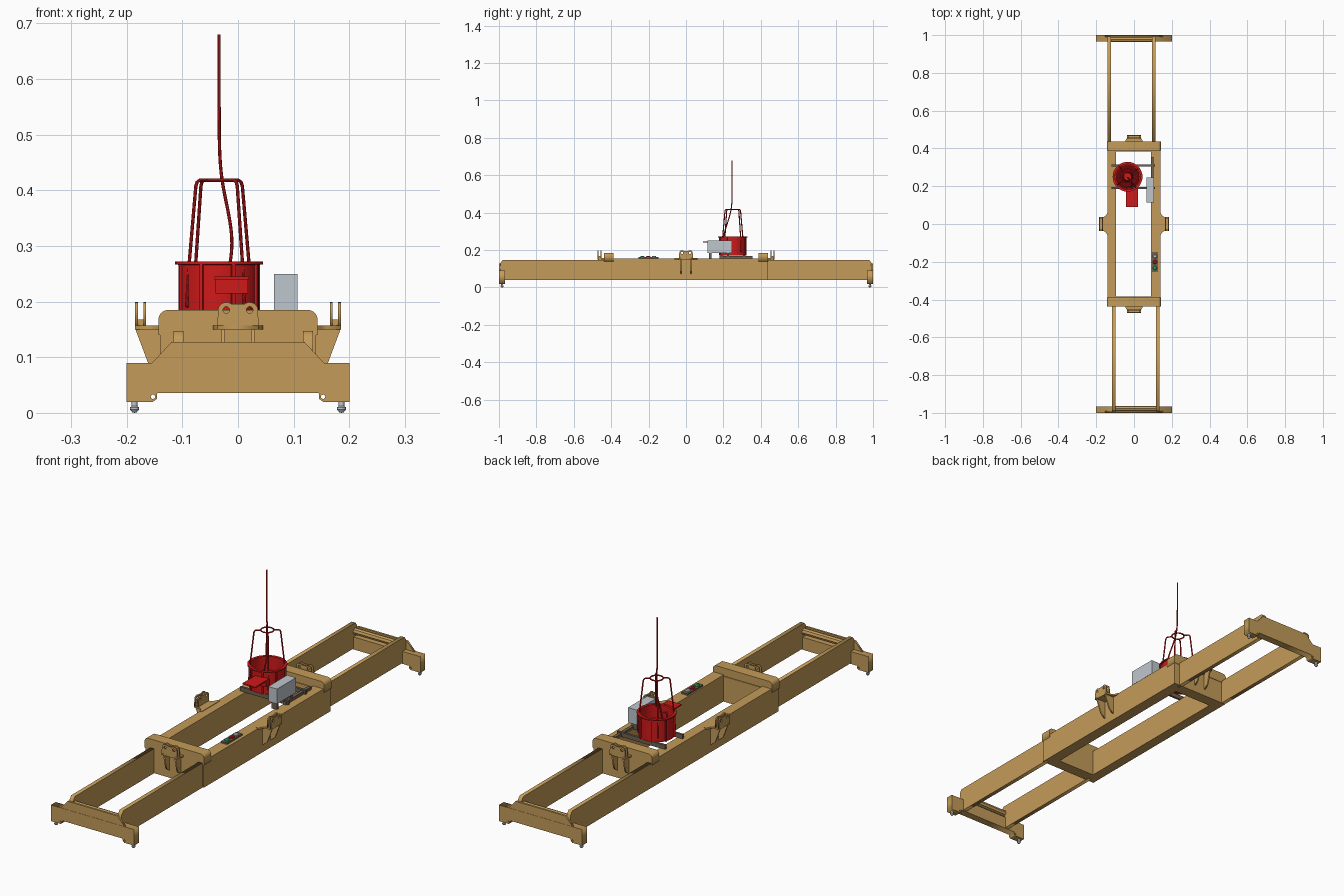
import bpy, bmesh, math
from mathutils import Matrix, Vector

if "Cube" in bpy.data.objects:
    bpy.data.objects.remove(bpy.data.objects["Cube"])


def material(name, rgb):
    m = bpy.data.materials.new(name)
    m.diffuse_color = (*rgb, 1)
    m.use_nodes = True
    m.node_tree.nodes["Principled BSDF"].inputs["Base Color"].default_value = m.diffuse_color
    return m


TAN = material("tan_paint", (0.55, 0.33, 0.10))
RED = material("red_paint", (0.62, 0.01, 0.01))
GREY = material("grey_metal", (0.52, 0.57, 0.61))
DARK = material("dark_metal", (0.16, 0.12, 0.08))
GREEN = material("green_lamp", (0.03, 0.45, 0.12))


def finish(name, mesh, mat, matrix=None, smooth=False):
    if matrix:
        mesh.transform(matrix)
    mesh.materials.clear()
    mesh.materials.append(mat)
    o = bpy.data.objects.new(name, mesh)
    bpy.context.collection.objects.link(o)
    if smooth:
        bpy.ops.object.select_all(action='DESELECT')
        o.select_set(True)
        bpy.context.view_layer.objects.active = o
        bpy.ops.object.shade_smooth_by_angle(angle=math.radians(35))
    return o


def box(name, x, y, z, mat=TAN, matrix=None):
    bm = bmesh.new()
    bmesh.ops.create_cube(bm, size=1)
    for v in bm.verts:
        v.co = [(a + b) / 2 + c * (b - a) for (a, b), c in zip((x, y, z), v.co)]
    me = bpy.data.meshes.new(name)
    bm.to_mesh(me)
    bm.free()
    return finish(name, me, mat, matrix)


def curve_mesh(cu):
    tmp = bpy.data.objects.new("tmp", cu)
    bpy.context.collection.objects.link(tmp)
    bpy.context.view_layer.update()
    me = bpy.data.meshes.new_from_object(tmp.evaluated_get(bpy.context.evaluated_depsgraph_get()))
    bpy.data.objects.remove(tmp)
    return me


AXES = {'x': ((0, 1, 0), (0, 0, 1), (1, 0, 0)),
        'y': ((1, 0, 0), (0, 0, 1), (0, -1, 0)),
        'z': ((1, 0, 0), (0, 1, 0), (0, 0, 1))}


def prism(name, loops, axis, lo, hi, mat=TAN, matrix=None):
    """Extrude a flat outline (later loops are holes) from lo to hi along an axis."""
    cu = bpy.data.curves.new(name, 'CURVE')
    cu.dimensions, cu.fill_mode, cu.extrude = '2D', 'BOTH', (hi - lo) / 2
    for pts in loops:
        s = cu.splines.new('POLY')
        s.points.add(len(pts) - 1)
        for p, q in zip(s.points, pts):
            p.co = (q[0], q[1], 0, 1)
        s.use_cyclic_u = True
    m = Matrix(AXES[axis]).transposed().to_4x4()
    m['xyz'.index(axis)][3] = (lo + hi) / 2
    return finish(name, curve_mesh(cu), mat, (matrix or Matrix()) @ m)


def rod(name, pts, r, mat, nurbs=False, cyclic=False):
    cu = bpy.data.curves.new(name, 'CURVE')
    cu.dimensions, cu.bevel_depth, cu.bevel_resolution, cu.use_fill_caps = '3D', r, 2, True
    s = cu.splines.new('NURBS' if nurbs else 'POLY')
    s.points.add(len(pts) - 1)
    for p, q in zip(s.points, pts):
        p.co = (*q, 1)
    s.use_cyclic_u = cyclic
    if nurbs:
        s.order_u, s.use_endpoint_u, s.resolution_u = 4, True, 6
    return finish(name, curve_mesh(cu), mat, smooth=True)


def lathe(name, prof, loc, mat, steps=32):
    bm = bmesh.new()
    vs = [bm.verts.new((r, 0, z)) for r, z in prof]
    es = [bm.edges.new(p) for p in zip(vs, vs[1:])]
    bmesh.ops.spin(bm, geom=vs + es, cent=(0, 0, 0), axis=(0, 0, 1), angle=2 * math.pi, steps=steps)
    bmesh.ops.remove_doubles(bm, verts=bm.verts, dist=1e-5)
    bmesh.ops.recalc_face_normals(bm, faces=bm.faces)
    me = bpy.data.meshes.new(name)
    bm.to_mesh(me)
    bm.free()
    return finish(name, me, mat, Matrix.Translation(loc), True)


def arc(cx, cy, r, a0, a1, n):
    return [(cx + r * math.cos(math.radians(a0 + (a1 - a0) * i / n)),
             cy + r * math.sin(math.radians(a0 + (a1 - a0) * i / n))) for i in range(n + 1)]


def circle(cx, cy, r, n=14):
    return arc(cx, cy, r, 0, 360, n)[:-1]


# Main frame: two side beams, end walls and raised cross portals
box("side_beam_left", (-0.14, -0.095), (-0.435, 0.435), (0.04, 0.155))
box("side_beam_right", (0.09, 0.14), (-0.435, 0.435), (0.04, 0.155))
portal = [(-0.143, 0.14), (0.143, 0.14)] + arc(0.126, 0.168, 0.017, 0, 90, 5) + arc(-0.126, 0.168, 0.017, 90, 180, 5)
for s, tag in ((-1, "front"), (1, "back")):
    box(f"{tag}_cross_wall", (-0.14, 0.14), sorted((s * 0.385, s * 0.436)), (0.04, 0.15))
    prism(f"{tag}_portal", [portal], 'y', *sorted((s * 0.388, s * 0.438)))

# Lifting lug brackets, built pointing along +x and turned to each side
ear = ([(-0.037, 0.155), (0.037, 0.155)] + arc(0.021, 0.184, 0.015, 0, 130, 8)
       + arc(-0.021, 0.184, 0.015, 50, 180, 8))
holes = [circle(-0.021, 0.185, 0.006), circle(0.021, 0.185, 0.006)]
for name, ang, d, out in (("right", 0, 0.14, 0.045), ("back", 90, 0.436, 0.036),
                          ("left", 180, 0.14, 0.045), ("front", 270, 0.436, 0.036)):
    m = Matrix.Rotation(math.radians(ang), 4, 'Z')
    e = d + out
    f = 0.062 if out > 0.04 else 0.045
    prism(f"{name}_lug_plate", [[(d - 0.01, -f), (d, -f), (d + 0.008, -0.045), (d + 0.02, -0.037), (e, -0.037),
                                 (e, 0.037), (d + 0.02, 0.037), (d + 0.008, 0.045), (d, f), (d - 0.01, f)]],
          'z', 0.15, 0.157, TAN, m)
    for y in (-0.027, 0.027):
        prism(f"{name}_lug_gusset", [[(d - 0.002, 0.152), (e, 0.152), (d + 0.021, 0.088), (d + 0.016, 0.084),
                                      (d - 0.002, 0.07)]], 'y', y - 0.003, y + 0.003, TAN, m)
    for x in (e - 0.018, e - 0.003):
        prism(f"{name}_lug_ears", [ear] + holes, 'x', x - 0.002, x + 0.003, TAN, m)
    box(f"{name}_lug_base", (e - 0.02, e), (-0.03, 0.03), (0.155, 0.168), TAN, m)

# Telescopic arms, offset so front and back pairs slide past each other
for s, xs, tag in ((-1, (-0.107, 0.126), "front"), (1, (-0.13, 0.105), "back")):
    for x in xs:
        prism(f"{tag}_arm", [[(s * 0.42, 0.04), (s * 0.992, 0.04), (s * 0.992, 0.132), (s * 0.98, 0.147),
                              (s * 0.42, 0.147)]], 'x', x - 0.009, x + 0.009)
    # End beam, raised face plate and torque tube
    half = [(0.145, 0.036), (0.146, 0.025), (0.153, 0.02), (0.2, 0.02), (0.2, 0.09)]
    prism(f"{tag}_end_beam", [half + [(-x, z) for x, z in reversed(half)], circle(0.153, 0.029, 0.004),
                              circle(-0.153, 0.029, 0.004)], 'y', *sorted((s * 0.967, s * 1.0)))
    prism(f"{tag}_face_plate", [[(-0.158, 0.086), (0.158, 0.086), (0.12, 0.127), (-0.12, 0.127)]],
          'y', *sorted((s * 0.99, s * 0.999)))
    rod(f"{tag}_torque_tube", [(xs[0], s * 0.977, 0.112), (xs[1], s * 0.977, 0.112)], 0.014, TAN)
    # Twistlocks under the corners
    for x in (-0.186, 0.186):
        lathe(f"{tag}_twistlock", [(0, 0), (0.004, 0.001), (0.008, 0.006), (0.008, 0.010), (0.005, 0.012),
                                   (0.005, 0.022)], (x, s * 0.983, 0), GREY, 16)

# Cable basket with lip, inner cone, ribs and coiled cable
BX, BY = -0.034, 0.25
lathe("cable_basket", [(0, 0.172), (0.072, 0.172), (0.072, 0.266), (0.079, 0.267), (0.079, 0.272), (0.067, 0.272),
                       (0.067, 0.185), (0.032, 0.188), (0.02, 0.24), (0, 0.242)], (BX, BY, 0), RED)
for i in range(8):
    m = Matrix.Translation((BX, BY, 0)) @ Matrix.Rotation(math.radians(45 * i + 20), 4, 'Z')
    box("basket_rib", (0.070, 0.077), (-0.003, 0.003), (0.172, 0.268), RED, m)
for r, z in ((0.057, 0.191), (0.049, 0.2), (0.041, 0.196)):
    rod("cable_coil", [(BX + x, BY + y, z) for x, y in circle(0, 0, r, 28)], 0.005, RED, cyclic=True)

# Guide cage above the basket
rod("cage_ring", [(BX + x, BY + y, 0.418) for x, y in circle(0, 0, 0.026, 24)], 0.003, RED, cyclic=True)
for i in range(4):
    a = math.radians(90 * i + 38)
    c, s = math.cos(a), math.sin(a)
    rod("cage_rod", [(BX + r * c, BY + r * s, z) for r, z in
                     ((0.026, 0.418), (0.045, 0.418), (0.05, 0.415), (0.053, 0.408), (0.069, 0.262), (0.074, 0.19))],
        0.003, RED)

# Hanging supply cable
rod("supply_cable", [(-0.03, 0.2, 0.2), (-0.015, 0.195, 0.26), (-0.005, 0.21, 0.31), (-0.027, 0.24, 0.4),
                     (-0.034, 0.247, 0.46), (-0.034, 0.247, 0.53), (-0.034, 0.247, 0.68)], 0.003, RED, nurbs=True)

# Cable chute on the basket side
box("chute_plate", (-0.042, 0.02), (0.09, 0.185), (0.24, 0.245), RED)
box("chute_box", (-0.04, 0.018), (0.165, 0.19), (0.215, 0.241), RED)

# Basket support bars and electrical cabinet
for y in (0.19, 0.31):
    box("support_bar", (-0.12, 0.112), (y - 0.005, y + 0.005), (0.154, 0.173), DARK)
box("support_rail", (0.09, 0.104), (0.18, 0.355), (0.154, 0.168), DARK)
for y in (0.13, 0.225):
    box("cabinet_foot", (0.075, 0.1), (y - 0.006, y + 0.006), (0.154, 0.188), DARK)
box("cabinet", (0.065, 0.107), (0.115, 0.245), (0.185, 0.25), GREY)

# Indicator panel with lamps
box("lamp_panel", (0.096, 0.126), (-0.255, -0.148), (0.154, 0.162), DARK)
for y, mat in ((-0.233, GREEN), (-0.202, RED), (-0.171, GREY)):
    lathe("indicator_lamp", [(0.011, 0.16), (0.011, 0.166), (0.007, 0.169), (0, 0.169)], (0.111, y, 0), mat, 16)
